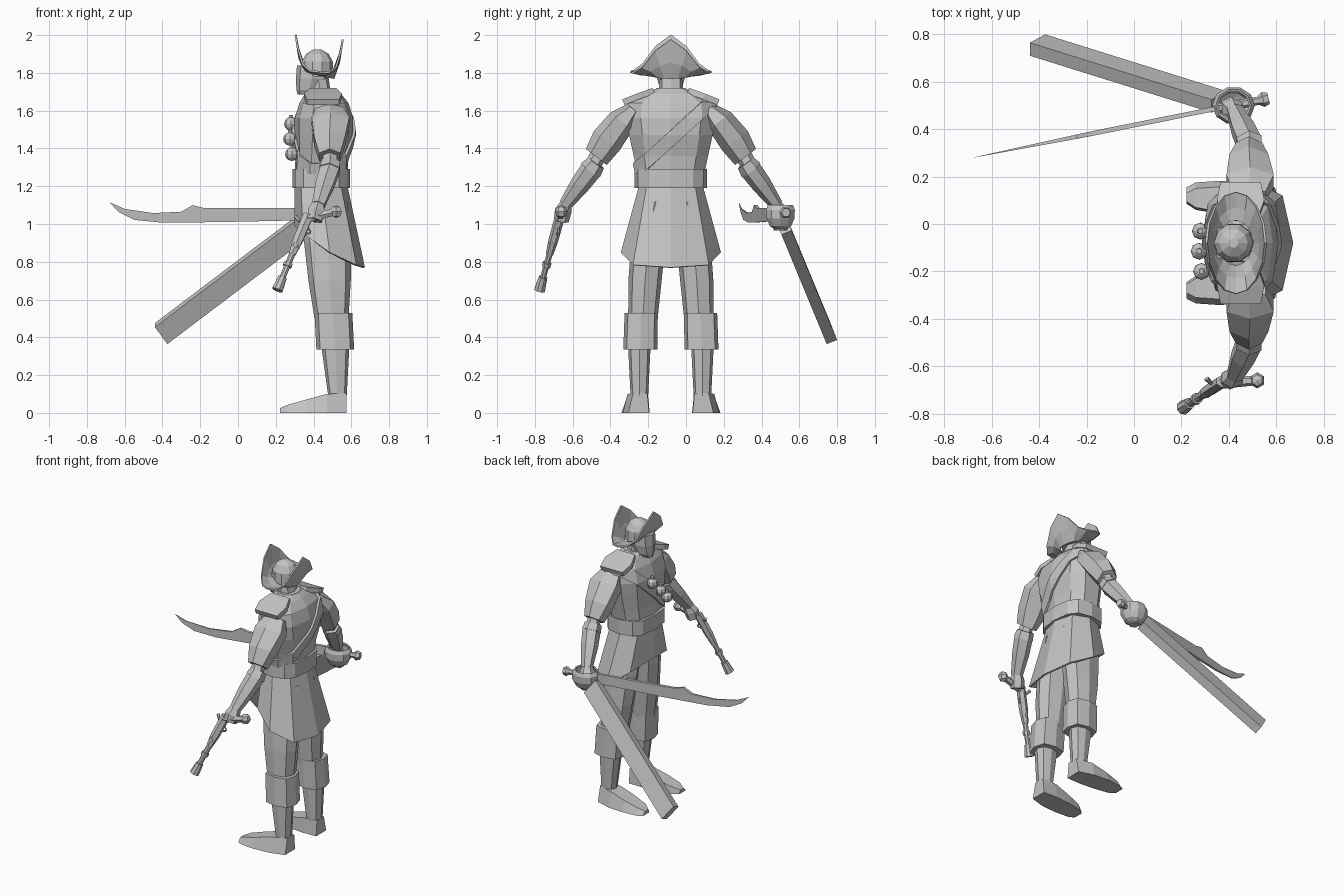
import bpy, bmesh
from math import cos, sin, pi
from mathutils import Vector as V

cube = bpy.data.objects.get("Cube")
if cube:
    bpy.data.objects.remove(cube)

MID = -0.08  # the figure's own mirror plane, in y

mat = bpy.data.materials.new("plain grey")
mat.use_nodes = True
grey = (0.55, 0.55, 0.55, 1)
mat.diffuse_color = grey
mat.node_tree.nodes["Principled BSDF"].inputs["Base Color"].default_value = grey


def finish(name, bm):
    bmesh.ops.recalc_face_normals(bm, faces=bm.faces)
    me = bpy.data.meshes.new(name)
    bm.to_mesh(me)
    bm.free()
    me.materials.append(mat)
    ob = bpy.data.objects.new(name, me)
    bpy.context.collection.objects.link(ob)
    return ob


def loft_mesh(rings, caps=True):
    bm = bmesh.new()
    loops = [[bm.verts.new(p) for p in r] for r in rings]
    n = len(loops[0])
    for a, b in zip(loops, loops[1:]):
        for i in range(n):
            j = (i + 1) % n
            bm.faces.new((a[i], a[j], b[j], b[i]))
    if caps:
        bm.faces.new(loops[0])
        bm.faces.new(loops[-1])
    return bm


def loft(name, rings, caps=True):
    return finish(name, loft_mesh(rings, caps))


def soft(v, e):
    return abs(v) ** e * (1 if v > 0 else -1)


def oval(x, z, rx, ry, n=8, e=0.8, y=MID):
    """Horizontal squarish ring."""
    angles = [2 * pi * i / n for i in range(n)]
    return [V((x + rx * soft(cos(a), e), y + ry * soft(sin(a), e), z)) for a in angles]


def limb(name, stations, n=6, ref=(1, 0, 0)):
    """Tube through (point, half width along ref, other half width)."""
    d = (V(stations[-1][0]) - V(stations[0][0])).normalized()
    u = V(ref)
    u = (u - d * u.dot(d)).normalized()
    w = d.cross(u)
    turn = [2 * pi * (i + 0.5) / n for i in range(n)]
    return loft(name, [[V(p) + u * a * cos(t) + w * b * sin(t) for t in turn]
                       for p, a, b in stations])


def shell(ob, thickness, offset=-1):
    m = ob.modifiers.new("thickness", "SOLIDIFY")
    m.thickness, m.offset = thickness, offset


def ball(name, c, r, scale=(1, 1, 1), seg=8, rings=6):
    bm = bmesh.new()
    bmesh.ops.create_uvsphere(bm, u_segments=seg, v_segments=rings, radius=r)
    bmesh.ops.scale(bm, vec=scale, verts=bm.verts)
    bmesh.ops.translate(bm, vec=c, verts=bm.verts)
    return finish(name, bm)


# Torso
torso_rings = [oval(x, z, rx, ry, 10) for x, z, rx, ry in (
    (.44, 1.27, .14, .185), (.445, 1.36, .14, .205), (.455, 1.47, .155, .23),
    (.455, 1.56, .155, .245), (.455, 1.64, .13, .235), (.45, 1.69, .095, .15),
    (.445, 1.715, .07, .085))]
loft("torso", torso_rings)

# Shoulder strap: a diagonal slice of the torso, thickened outwards
bm = loft_mesh(torso_rings, caps=False)
slope = V((0, -.68, .735)).normalized()
for side in (-1, 1):
    bmesh.ops.bisect_plane(bm, geom=bm.verts[:] + bm.edges[:] + bm.faces[:],
                           plane_co=V((0, MID, 1.45)) + slope * .035 * side,
                           plane_no=slope * side, clear_outer=True)
shell(finish("shoulder_strap", bm), .014, 1)

# Round charges along the strap
for i, x in enumerate((.285, .275, .28)):
    y, z = -.2 + .085 * i, 1.37 + .08 * i
    ball(f"charge_{i}", (x, y, z), .036)
    limb(f"charge_cap_{i}", [((x, y, z + .025), .014, .014), ((x, y, z + .048), .012, .012)])

# Belt, coat skirt and collar
loft("belt", [oval(.44, z, .152, .192, 12, .7) for z in (1.19, 1.29)])
hem = oval(.485, 0, .187, .265)
for p in hem:
    c = (p.x - .485) / .187
    p.z = .85 - .11 * c + .03 * c * c
shell(loft("coat_skirt", [oval(.44, 1.2, .14, .17), hem], caps=False), .012)
loft("collar", [oval(.445, 1.665, .1, .125, 10), oval(.44, 1.72, .075, .08, 10)])

# Head and neck
loft("neck", [oval(.445, 1.63, .055, .065), oval(.425, 1.77, .055, .062)])
loft("head", [oval(x, z, rx, ry) for x, z, rx, ry in (
    (.36, 1.685, .045, .035), (.375, 1.71, .066, .055),
    (.393, 1.77, .086, .073), (.4, 1.84, .088, .075))])

# Hat: crown and a brim folded up at front and back
loft("hat_crown", [oval(.42, z, r, r, 10, 1) for z, r in (
    (1.78, .085), (1.86, .082), (1.9, .06), (1.925, .02))])


def brim_ring(rx, ry, z, rise, power, tilt=0):
    out = []
    for i in range(16):
        c, s = cos(pi * i / 8), sin(pi * i / 8)
        out.append(V((.43 + rx * c, MID + ry * s, z + rise * abs(c) ** power - tilt * c)))
    return out


shell(loft("hat_brim", [brim_ring(.075, .095, 1.79, 0, 1, .02),
                        brim_ring(.105, .15, 1.79, .075, 3, .01),
                        brim_ring(.125, .215, 1.805, .185, 5, .012)], caps=False), .01, 0)

# Paired limbs
for s, side in ((1, "right"), (-1, "left")):
    def at(x, off, z):
        return V((x, MID + s * off, z))

    # Shoulder plate
    loft(side + "_shoulder_plate", [
        [at(.45 - w, o, z), at(.45 + w, o, z), at(.45 + w, o + .012, z + .03),
         at(.45 - w, o + .012, z + .03)]
        for o, z, w in ((.085, 1.69, .07), (.17, 1.66, .1), (.245, 1.63, .085))])

    # Sleeve, elbow, forearm with cuff, hand
    limb(side + "_sleeve", [(at(.485, .2, 1.61), .08, .04), (at(.49, .26, 1.545), .115, .075),
                            (at(.485, .34, 1.44), .095, .085), (at(.485, .395, 1.355), .065, .07)])
    limb(side + "_elbow", [(at(.485, .37, 1.39), .04, .045), (at(.49, .43, 1.28), .045, .042)])
    limb(side + "_cuff", [(at(.492, .395, 1.325), .055, .05), (at(.485, .425, 1.285), .062, .062)])
    limb(side + "_forearm", [(at(.487, .42, 1.29), .058, .058), (at(.46, .48, 1.21), .055, .053),
                             (at(.425, .56, 1.1), .038, .035)])
    limb(side + "_hand", [(at(.43, .55, 1.12), .03, .028), (at(.415, .57, 1.07), .05, .045),
                          (at(.405, .58, 1.02), .045, .04)])

    # Leg, knee cuff, shin
    loft(side + "_thigh", [oval(x, z, rx, ry, y=MID + s * o) for x, z, rx, ry, o in (
        (.46, 1.12, .12, .075, .085), (.475, .9, .125, .09, .12),
        (.485, .7, .112, .088, .137), (.495, .5, .09, .078, .148))])
    loft(side + "_knee_cuff", [oval(x, z, rx, ry, y=MID + s * o, e=.65) for x, z, rx, ry, o in (
        (.505, .53, .1, .088, .157), (.515, .335, .1, .09, .162))])
    loft(side + "_shin", [oval(x, z, rx, ry, y=MID + s * .167) for x, z, rx, ry in (
        (.515, .36, .075, .06), (.527, .08, .048, .046))])

    # Shoe
    loft(side + "_shoe", [
        [at(x, a, 0), at(x, b, 0), at(x, b - .025, z), at(x, a + .01, z)]
        for x, a, b, z in ((.575, .115, .225, .105), (.47, .112, .255, .1),
                           (.36, .122, .262, .07), (.26, .14, .255, .042),
                           (.222, .165, .235, .025))])

# Pistol in the left hand
grip, breech, muzzle = V((.52, -.66, 1.065)), V((.365, -.67, 1.03)), V((.208, -.775, .65))
limb("pistol_grip", [(grip, .02, .02), (breech, .026, .026)], ref=(0, 0, 1))
ball("pistol_butt", grip, .034, seg=6, rings=4)


def along(t):
    return breech.lerp(muzzle, t)


limb("pistol_stock", [(along(-.05), .03, .027), (along(.3), .03, .026), (along(.5), .02, .02)])
limb("pistol_barrel", [(along(.05), .019, .019), (along(.96), .016, .016)], n=8)
limb("pistol_muzzle", [(along(.82), .024, .024), (along(1), .031, .031)], n=8)
for t in (.35, .62):
    limb("pistol_band", [(along(t), .025, .025), (along(t + .05), .025, .025)], n=8)
limb("pistol_lock", [(along(.12) + V((-.02, .01, .03)), .008, .008),
                     (along(.12) + V((-.04, .03, .055)), .012, .008)])
guard = bpy.data.curves.new("trigger_guard", "CURVE")
guard.dimensions = "3D"
guard.bevel_depth, guard.bevel_resolution = .006, 0
path = guard.splines.new("POLY")
path.points.add(5)
for i, p in enumerate(path.points):
    a = pi * i / 5
    p.co = (*(along(.08 + .13 * i / 5) + V((.04, .01, -.02)) * sin(a)), 1)
guard.materials.append(mat)
bpy.context.collection.objects.link(bpy.data.objects.new("trigger_guard", guard))

# Curved sword in the right hand: outline in x and z, flat across its slanted run
outline = [(.36, 1.02), (-.1, 1.01), (-.4, 1.007), (-.55, 1.022), (-.63, 1.062), (-.68, 1.115),
           (-.6, 1.08), (-.45, 1.058), (-.3, 1.065), (-.24, 1.1), (-.18, 1.085), (.36, 1.085)]
loft("sword_blade", [[V((x, .49 + (x - .36) * .202 + t * min(1, (x + .7) * 2), z))
                      for x, z in outline] for t in (-.01, .01)])
limb("sword_handle", [((.34, .485, 1.05), .022, .022), ((.55, .525, 1.06), .017, .017)], ref=(0, 0, 1))
limb("sword_pommel", [((.525, .52, 1.06), .018, .018), ((.545, .525, 1.06), .032, .032),
                      ((.568, .53, 1.06), .024, .024)], ref=(0, 0, 1))

# Bowl guard around the hand, open at the top
bowl = [oval(.42, z, rx, ry, 10, 1, y=.5) for z, rx, ry in (
    (.97, .03, .03), (.99, .065, .06), (1.03, .088, .078), (1.075, .09, .08), (1.1, .075, .07))]
shell(loft("sword_guard", bowl, caps=False), .01)
limb("guard_base", [((.42, .5, .965), .035, .035), ((.42, .5, .985), .04, .04)])

# Long square scabbard hanging from the right hand
thin, wide = V((0, .055, .022)), V((.065, .035, -.09))
corners = [(-.5, -.5), (.5, -.5), (.5, .5), (-.5, .5)]
loft("scabbard", [[V(c) + thin * a + wide * b for a, b in corners]
                  for c in ((.36, .515, 1.0), (-.407, .755, .42))])
